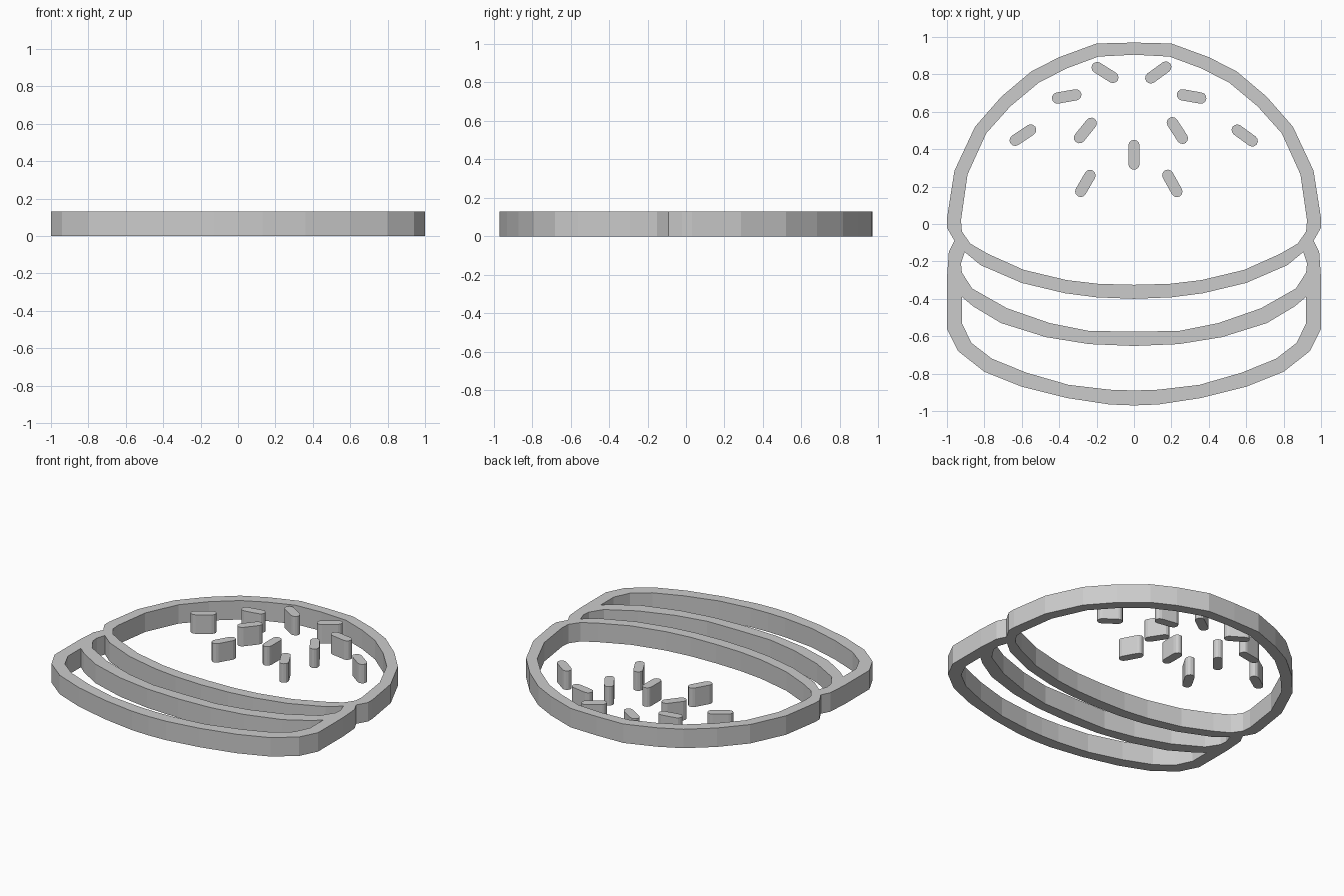
import bpy, bmesh
from math import cos, sin, pi, radians

if "Cube" in bpy.data.objects:
    bpy.data.objects.remove(bpy.data.objects["Cube"])

H = 0.13  # slab height

# Right-half profiles, first and last points lie on the centre line
outer = [(0, .97), (.2, .965), (.4, .892), (.55, .815), (.71, .68), (.85, .52), (.96, .285),
         (1, .03), (1, -.02), (.96, -.09), (.99, -.15), (1, -.29), (1, -.56), (.94, -.68),
         (.8, -.79), (.6, -.87), (.36, -.93), (.13, -.965), (0, -.97)]
bun_hole = [(0, .905), (.19, .895), (.36, .832), (.51, .755), (.66, .63), (.79, .485),
            (.89, .265), (.925, .02), (.92, -.04), (.875, -.105), (.78, -.16), (.59, -.245),
            (.36, -.3), (.19, -.32), (0, -.325)]
patty_hole = [(0, -.4), (.2, -.392), (.37, -.37), (.6, -.315), (.82, -.22), (.905, -.15),
              (.925, -.21), (.92, -.26), (.865, -.345), (.68, -.45), (.45, -.53),
              (.24, -.572), (0, -.575)]
base_hole = [(0, -.652), (.24, -.642), (.47, -.605), (.71, -.53), (.86, -.44), (.92, -.39),
             (.92, -.53), (.87, -.635), (.76, -.72), (.575, -.795), (.35, -.86),
             (.13, -.886), (0, -.89)]


def mirrored(half):
    return half + [(-x, y) for x, y in reversed(half[1:-1])]


# Outline frame: filled 2D curve with three openings, turned into a mesh
curve = bpy.data.curves.new("burger_outline_curve", 'CURVE')
curve.dimensions = '2D'
curve.fill_mode = 'BOTH'
curve.extrude = H / 2
for half in (outer, bun_hole, patty_hole, base_hole):
    pts = mirrored(half)
    spline = curve.splines.new('POLY')
    spline.points.add(len(pts) - 1)
    for p, (x, y) in zip(spline.points, pts):
        p.co = (x, y, 0, 1)
    spline.use_cyclic_u = True
temp = bpy.data.objects.new("outline_source", curve)
bpy.context.collection.objects.link(temp)
mesh = bpy.data.meshes.new_from_object(
    temp.evaluated_get(bpy.context.evaluated_depsgraph_get()))
bpy.data.objects.remove(temp)
bm = bmesh.new()
bm.from_mesh(mesh)
bmesh.ops.remove_doubles(bm, verts=bm.verts, dist=1e-4)
bmesh.ops.translate(bm, verts=bm.verts, vec=(0, 0, H / 2))
bmesh.ops.recalc_face_normals(bm, faces=bm.faces)
for f in bm.faces:
    f.smooth = False
bm.to_mesh(mesh)
bm.free()
frame = bpy.data.objects.new("burger_outline", mesh)
bpy.context.collection.objects.link(frame)


# Sesame seeds: extruded rounded bars
def seed(name, x, y, angle, half_len=.05, r=.03, seg=6):
    bm = bmesh.new()
    verts = []
    for side in (1, -1):
        for i in range(seg + 1):
            a = -pi / 2 + pi * i / seg
            verts.append(bm.verts.new((side * (half_len + r * cos(a)), side * r * sin(a), 0)))
    face = bm.faces.new(verts)
    top = bmesh.ops.extrude_face_region(bm, geom=[face])['geom']
    bmesh.ops.translate(bm, vec=(0, 0, H),
                        verts=[v for v in top if isinstance(v, bmesh.types.BMVert)])
    bmesh.ops.recalc_face_normals(bm, faces=bm.faces)
    me = bpy.data.meshes.new(name)
    bm.to_mesh(me)
    bm.free()
    ob = bpy.data.objects.new(name, me)
    ob.location = (x, y, 0)
    ob.rotation_euler.z = radians(angle)
    bpy.context.collection.objects.link(ob)


seeds = [(0, .37, 90), (.205, .217, -61), (-.26, .217, 60), (.232, .5, -57), (-.26, .5, 51),
         (.592, .473, -36), (-.594, .475, 34), (.308, .682, -10), (-.36, .682, 10),
         (.13, .81, 36), (-.155, .81, -32)]
for i, s in enumerate(seeds):
    seed(f"sesame_seed_{i + 1}", *s)
